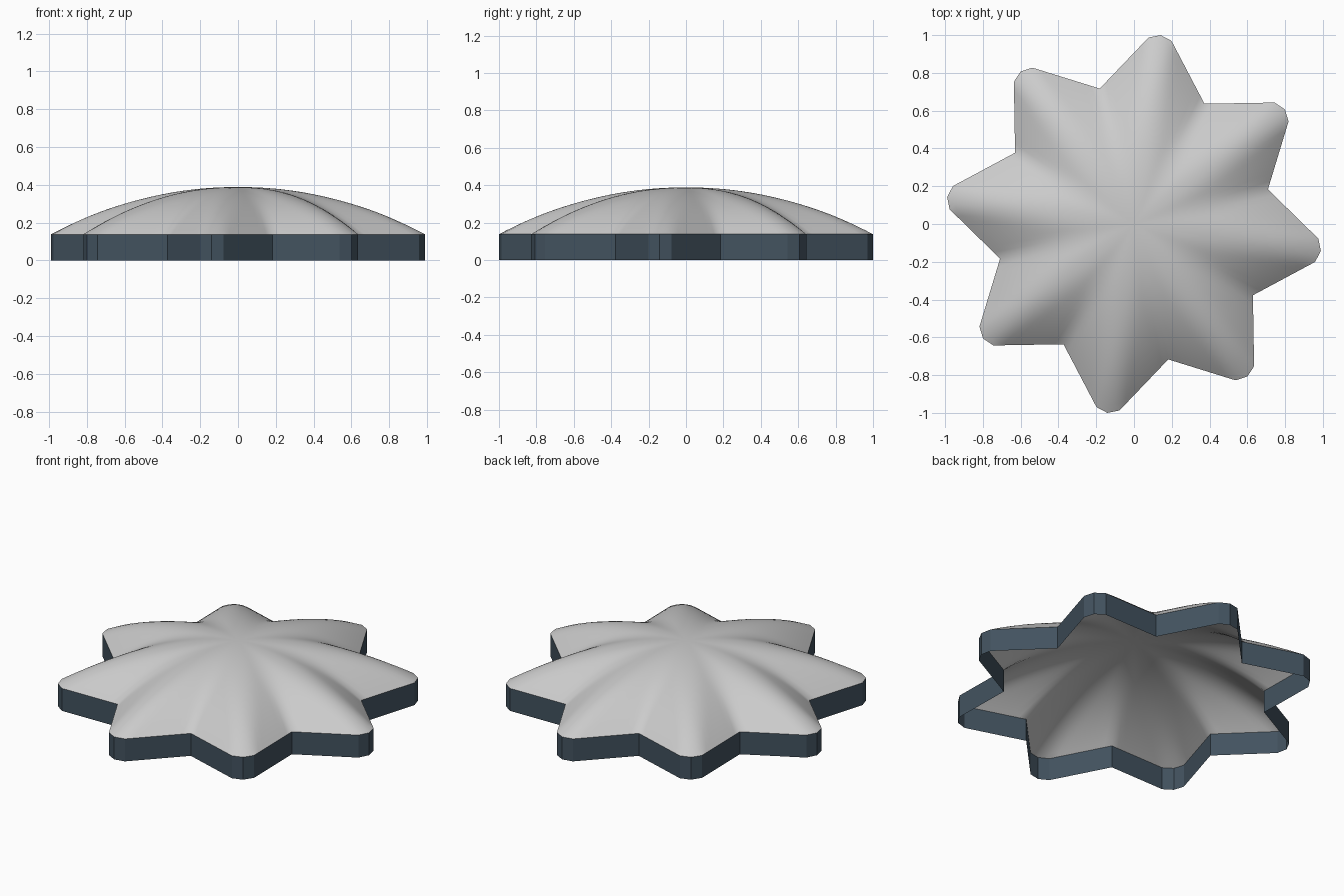
import bpy, bmesh
from math import radians, cos, sin, tau
from mathutils import Vector

if "Cube" in bpy.data.objects:
    bpy.data.objects.remove(bpy.data.objects["Cube"])

POINTS, RIM_Z, RISE, RINGS = 8, 0.138, 0.25, 28
SX = 0.989  # slightly narrower in x than in y

# Star outline: blunt tip (three corners) then valley, repeated around
corners = []
for k in range(POINTS):
    for ang, r in ((33.3, 0.99), (36.9, 1.01), (40.5, 0.99), (59.35, 0.74)):
        a = radians(ang + 45 * k)
        corners.append(Vector((r * cos(a), r * sin(a))))


def star_radius(angle):
    """Distance from the centre to the straight-sided outline."""
    d = Vector((cos(angle), sin(angle)))
    for i, a in enumerate(corners):
        b = corners[(i + 1) % len(corners)]
        if a.cross(d) >= -1e-9 and d.cross(b) >= -1e-9 and d.dot(a) > 0:
            return a.cross(b - a) / d.cross(b - a)
    return 0.85


def finish(bm, name):
    bmesh.ops.recalc_face_normals(bm, faces=bm.faces)
    mesh = bpy.data.meshes.new(name)
    bm.to_mesh(mesh)
    bm.free()
    obj = bpy.data.objects.new(name, mesh)
    bpy.context.collection.objects.link(obj)
    return obj


# Lookup of outline radius so it can be softened towards the centre
N = 720
table = [star_radius(i * tau / N + 1e-5) for i in range(N)]


def soft_radius(angle, width):
    mid = angle / tau * N
    total = 0
    for j in range(-6, 7):
        p = mid + j / 6 * width * N / 360
        i = int(p // 1)
        t = p - i
        total += table[i % N] * (1 - t) + table[(i + 1) % N] * t
    return total / 13


# Directions hit every outline corner exactly
rim = []
for i, a in enumerate(corners):
    b = corners[(i + 1) % len(corners)]
    steps = 8 if i % 4 in (2, 3) else 2
    rim += [a.lerp(b, s / steps) for s in range(steps)]

# Domed, ribbed canopy
bm = bmesh.new()
centre = bm.verts.new((0, 0, RIM_Z + RISE))
prev = None
for n in range(1, RINGS + 1):
    f = n / RINGS
    ring = []
    for p in rim:
        if n == RINGS:
            q = p
        else:
            ang = Vector((1, 0)).angle_signed(p) * -1
            q = p.normalized() * f * soft_radius(ang, 16 * (1 - f))
        ring.append(bm.verts.new((q.x * SX, q.y, RIM_Z + RISE * (1 - f ** 2.2))))
    for i in range(len(ring)):
        j = (i + 1) % len(ring)
        if prev is None:
            bm.faces.new((centre, ring[i], ring[j]))
        else:
            bm.faces.new((prev[i], ring[i], ring[j], prev[j]))
    prev = ring
for face in bm.faces:
    face.smooth = True
canopy = finish(bm, "canopy")

# Upright band around the edge, open at the bottom
bm = bmesh.new()
low = [bm.verts.new((c.x * SX, c.y, 0)) for c in corners]
top = [bm.verts.new((c.x * SX, c.y, RIM_Z)) for c in corners]
for i in range(len(corners)):
    j = (i + 1) % len(corners)
    bm.faces.new((low[i], low[j], top[j], top[i]))
band = finish(bm, "edge_band")
mat = bpy.data.materials.new("dark_slate")
mat.diffuse_color = (0.055, 0.085, 0.115, 1)
mat.use_nodes = True
mat.node_tree.nodes["Principled BSDF"].inputs["Base Color"].default_value = mat.diffuse_color
band.data.materials.append(mat)
